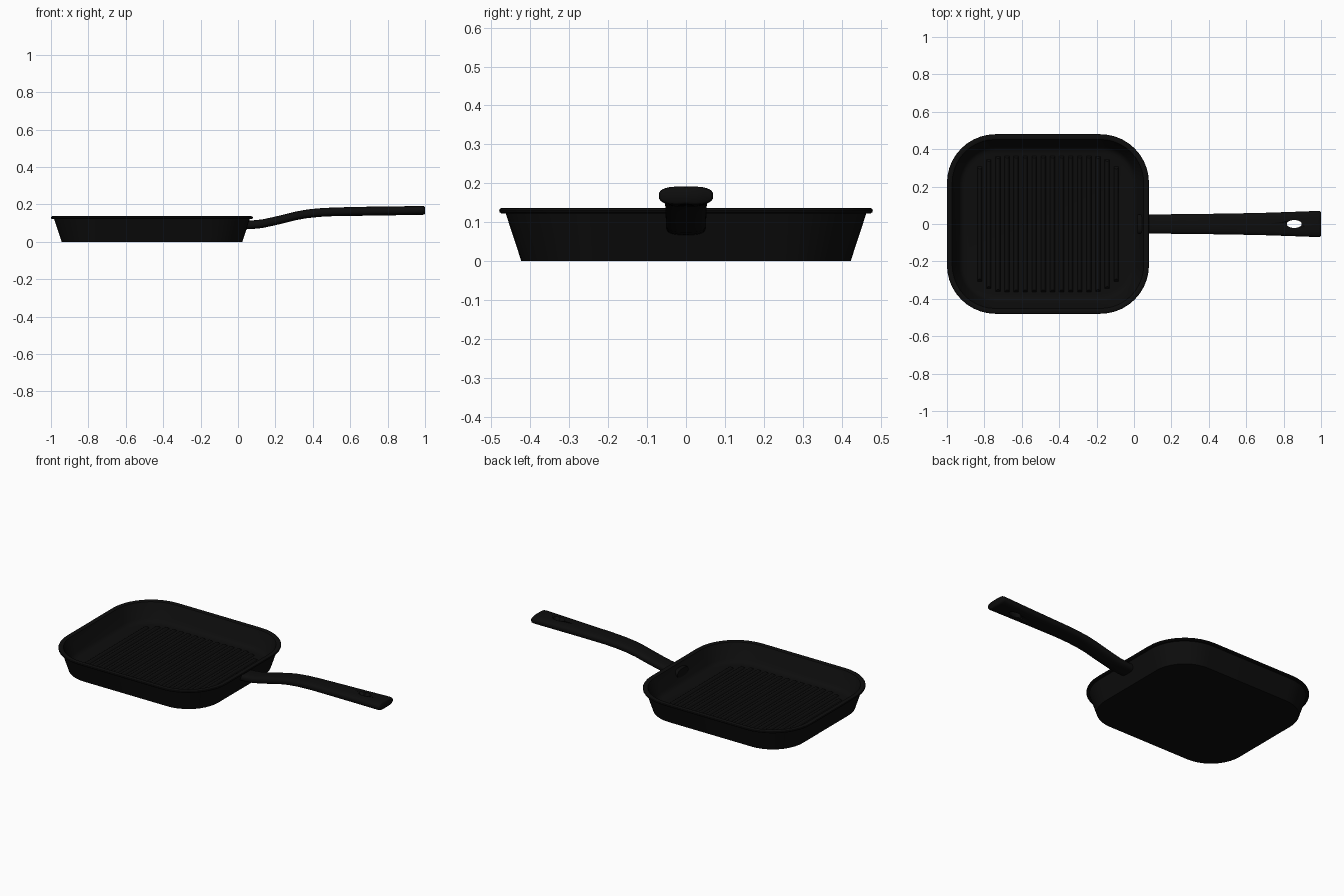
import bpy, bmesh, math

if "Cube" in bpy.data.objects:
    bpy.data.objects.remove(bpy.data.objects["Cube"])

black = bpy.data.materials.new("cast iron black")
black.diffuse_color = (0.004, 0.004, 0.004, 1)
black.use_nodes = True
black.node_tree.nodes["Principled BSDF"].inputs["Base Color"].default_value = black.diffuse_color
CX, HX, HY, R = -0.46, 0.54, 0.48, 0.26   # pan centre, half sizes, corner radius


def finish(bm, name, angle=35):
    bmesh.ops.recalc_face_normals(bm, faces=bm.faces)
    me = bpy.data.meshes.new(name)
    bm.to_mesh(me)
    bm.free()
    ob = bpy.data.objects.new(name, me)
    bpy.context.collection.objects.link(ob)
    me.materials.append(black)
    bpy.ops.object.select_all(action='DESELECT')
    ob.select_set(True)
    bpy.context.view_layer.objects.active = ob
    bpy.ops.object.shade_smooth_by_angle(angle=math.radians(angle))
    return ob


def loft(bm, loops):
    """Skin a list of point loops and cap both ends."""
    rings = [[bm.verts.new(p) for p in lp] for lp in loops]
    n = len(rings[0])
    for a, b in zip(rings, rings[1:]):
        for i in range(n):
            j = (i + 1) % n
            bm.faces.new((a[i], a[j], b[j], b[i]))
    bm.faces.new(rings[0])
    bm.faces.new(rings[-1])


def rounded_loop(d, z, seg=10):
    """Rounded rectangle inset by d from the rim outline."""
    r = R - d
    pts = []
    for k, (sx, sy) in enumerate([(1, 1), (-1, 1), (-1, -1), (1, -1)]):
        for i in range(seg + 1):
            a = math.pi / 2 * (k + i / seg)
            pts.append((CX + sx * (HX - R) + r * math.cos(a),
                        sy * (HY - R) + r * math.sin(a), z))
    return pts


# Pan: outside wall, rolled rim, inside wall and floor
bm = bmesh.new()
loft(bm, [rounded_loop(d, z) for d, z in [
    (0.057, 0.0), (0.017, 0.122), (0.006, 0.122), (0.001, 0.126), (0.0, 0.130),
    (0.002, 0.135), (0.007, 0.137), (0.022, 0.137), (0.028, 0.134),
    (0.066, 0.05), (0.076, 0.038), (0.088, 0.032), (0.105, 0.03)]])
finish(bm, "pan")

# Grill ridges running front to back, shortened near the rounded corners
bm = bmesh.new()
COUNT, fx, fy, fr = 16, 0.40, 0.365, 0.155
for i in range(COUNT):
    u = -0.365 + 0.73 * i / (COUNT - 1)
    over = max(0, abs(u) - (fx - fr))
    half = fy - fr + math.sqrt(max(0, fr * fr - over * over))
    prof = [(-0.014, 0.028), (-0.008, 0.038), (-0.003, 0.041),
            (0.003, 0.041), (0.008, 0.038), (0.014, 0.028)]
    loft(bm, [[(CX + u + px, s * (half - (pz - 0.028)), pz) for px, pz in prof]
              for s in (-1, 1)])
finish(bm, "grill_ridges", 40)

# Handle: squarish oval section swept along a gentle S curve
# (x, centre z, half width, half height)
path = [(0.02, 0.090, 0.052, 0.024), (0.08, 0.092, 0.052, 0.023),
        (0.13, 0.097, 0.052, 0.023), (0.19, 0.110, 0.052, 0.023),
        (0.25, 0.124, 0.053, 0.023), (0.31, 0.139, 0.053, 0.023),
        (0.37, 0.150, 0.054, 0.023), (0.44, 0.157, 0.055, 0.023),
        (0.52, 0.161, 0.056, 0.023), (0.70, 0.164, 0.060, 0.024),
        (0.85, 0.166, 0.065, 0.024), (0.985, 0.168, 0.070, 0.024),
        (0.996, 0.168, 0.068, 0.022), (1.0, 0.168, 0.063, 0.018)]


def section(x, z, w, h, n=28):
    pts = []
    for i in range(n):
        c, s = math.cos(2 * math.pi * i / n), math.sin(2 * math.pi * i / n)
        pts.append((x, w * math.copysign(abs(c) ** 0.62, c),
                    z + h * math.copysign(abs(s) ** 0.75, s)))
    return pts


bm = bmesh.new()
loft(bm, [section(*p) for p in path])
handle = finish(bm, "handle", 45)

# Oval hanging hole
bm = bmesh.new()
loft(bm, [[(0.857 + 0.04 * math.cos(a), 0.021 * math.sin(a), z)
           for a in [2 * math.pi * i / 32 for i in range(32)]] for z in (0.05, 0.3)])
cutter = finish(bm, "hole_cutter")
cutter.hide_render = True
bpy.context.view_layer.objects.active = handle
mod = handle.modifiers.new("hole", 'BOOLEAN')
mod.operation = 'DIFFERENCE'
mod.solver = 'EXACT'
mod.object = cutter
bpy.ops.object.modifier_apply(modifier=mod.name)
bpy.data.objects.remove(cutter)
